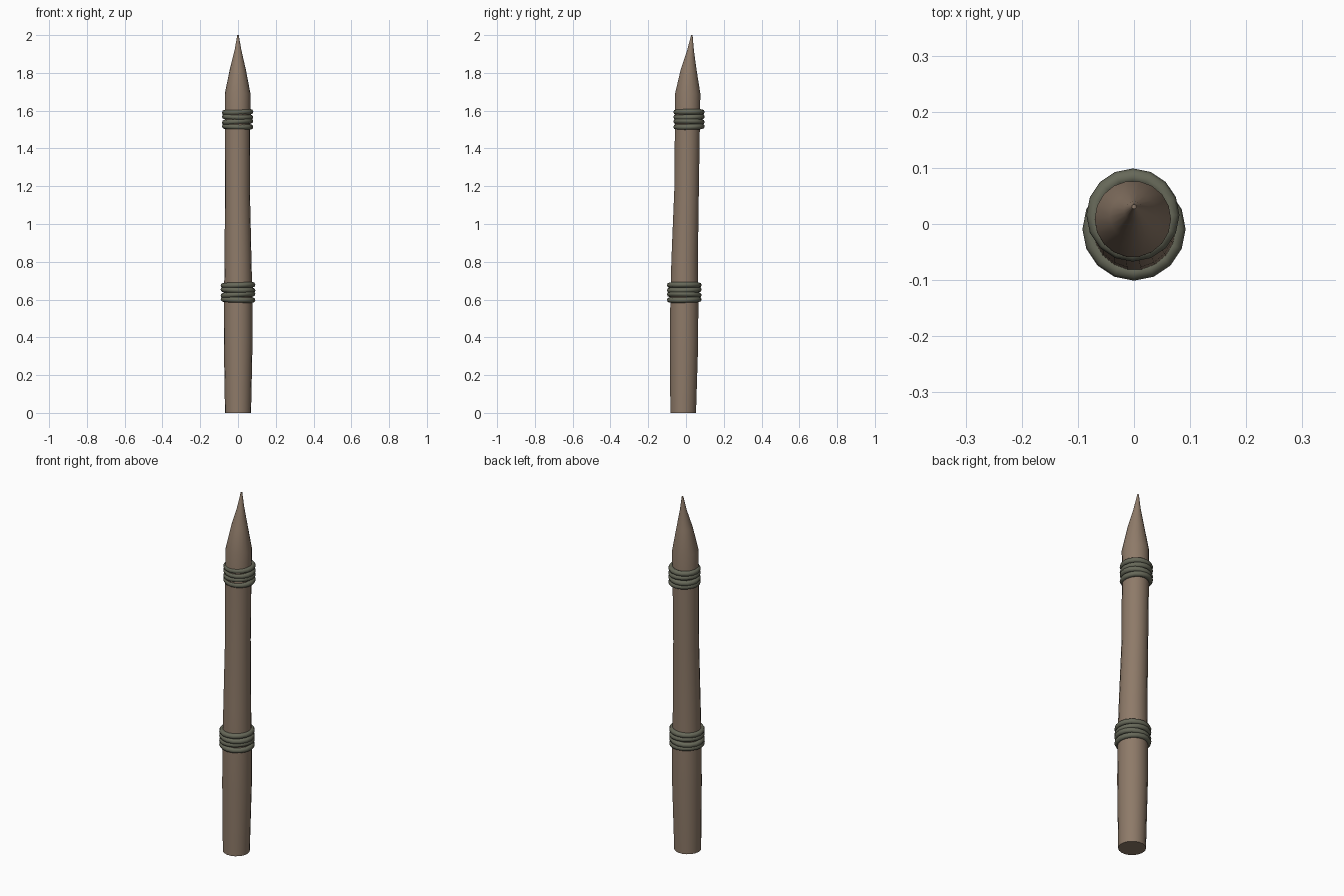
import bpy, bmesh, math
from mathutils import Matrix, Vector

if "Cube" in bpy.data.objects:
    bpy.data.objects.remove(bpy.data.objects["Cube"])


def material(name, rgb):
    m = bpy.data.materials.new(name)
    m.diffuse_color = (*rgb, 1)
    m.use_nodes = True
    m.node_tree.nodes["Principled BSDF"].inputs["Base Color"].default_value = m.diffuse_color
    return m


def add_object(name, bm, mat, angle):
    bmesh.ops.recalc_face_normals(bm, faces=bm.faces[:])
    me = bpy.data.meshes.new(name)
    bm.to_mesh(me)
    bm.free()
    me.materials.append(mat)
    ob = bpy.data.objects.new(name, me)
    bpy.context.collection.objects.link(ob)
    bpy.ops.object.select_all(action='DESELECT')
    ob.select_set(True)
    bpy.context.view_layer.objects.active = ob
    bpy.ops.object.shade_smooth_by_angle(angle=math.radians(angle))
    return ob


def bridge(bm, a, b):
    n = len(a)
    for i in range(n):
        bm.faces.new((a[i], a[(i + 1) % n], b[(i + 1) % n], b[i]))


wood = material("weathered wood", (0.27, 0.195, 0.14))
rope = material("green grey rope", (0.135, 0.14, 0.10))

# Slightly bent stake: z, centre x, centre y, radius
SECTIONS = [
    (0.00, 0.000, -0.015, 0.069), (0.38, 0.001, -0.010, 0.076),
    (0.62, 0.001, -0.009, 0.075), (0.82, 0.000, -0.007, 0.071),
    (1.18, -0.003, 0.003, 0.066), (1.50, -0.003, 0.007, 0.067),
    (1.69, -0.002, 0.009, 0.068), (1.82, -0.001, 0.014, 0.042),
    (1.92, 0.000, 0.024, 0.018), (2.00, 0.000, 0.031, 0.004)]
SIDES = 18
bm = bmesh.new()
rings = []
for z, cx, cy, r in SECTIONS:
    rings.append([bm.verts.new((cx + r * math.cos(math.tau * i / SIDES),
                                cy + r * math.sin(math.tau * i / SIDES), z))
                  for i in range(SIDES)])
for a, b in zip(rings, rings[1:]):
    bridge(bm, a, b)
bm.faces.new(rings[0])
bm.faces.new(rings[-1])
add_object("wooden_stake", bm, wood, 40)


# Rope bindings: four stacked, slightly tilted loops
def binding(name, centre, outer, tube=0.0145, segs=16, sides=8):
    bm = bmesh.new()
    major = outer - tube
    tilts = [(0.02, 0.03), (-0.03, -0.06), (0.02, 0.03), (0.0, -0.03)]
    for k, (tx, ty) in enumerate(tilts):
        place = (Matrix.Translation(Vector(centre) + Vector((0, 0, (k - 1.5) * 0.0255)))
                 @ Matrix.Rotation(tx, 4, 'X') @ Matrix.Rotation(ty, 4, 'Y'))
        loops = []
        for i in range(segs):
            a = math.tau * i / segs
            loop = []
            for j in range(sides):
                b = math.tau * j / sides
                r = major + tube * math.cos(b)
                loop.append(bm.verts.new(place @ Vector(
                    (r * math.cos(a), r * math.sin(a), tube * math.sin(b)))))
            loops.append(loop)
        for i in range(segs):
            bridge(bm, loops[i], loops[(i + 1) % segs])
    return add_object(name, bm, rope, 60)


binding("lower_rope_binding", (0.0, -0.009, 0.638), 0.092)
binding("upper_rope_binding", (-0.002, 0.016, 1.554), 0.083)
